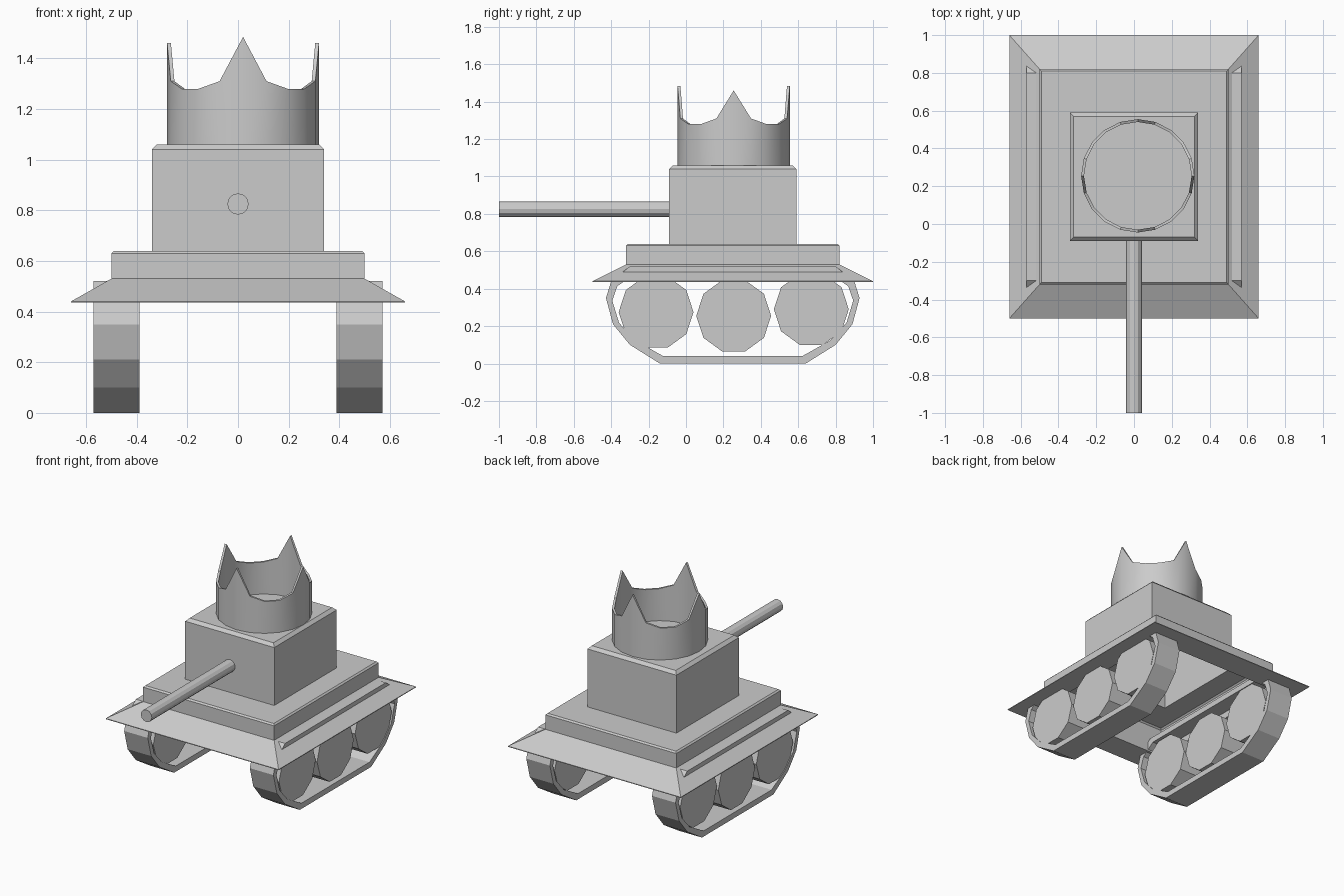
import bpy
import bmesh
import math
from mathutils import Matrix

cube = bpy.data.objects.get("Cube")
if cube:
    bpy.data.objects.remove(cube, do_unlink=True)

MID_Y = 0.25

grey = bpy.data.materials.new("plain grey")
grey.use_nodes = True
colour = (0.6, 0.6, 0.6, 1)
grey.diffuse_color = colour
grey.node_tree.nodes["Principled BSDF"].inputs["Base Color"].default_value = colour


def finish(bm, name, recalc=True):
    if recalc:
        bmesh.ops.recalc_face_normals(bm, faces=bm.faces)
    mesh = bpy.data.meshes.new(name)
    bm.to_mesh(mesh)
    bm.free()
    mesh.materials.append(grey)
    ob = bpy.data.objects.new(name, mesh)
    bpy.context.collection.objects.link(ob)
    return ob


def bridge(bm, a, b):
    """Join two closed loops of vertices with quads."""
    n = len(a)
    for i in range(n):
        j = (i + 1) % n
        bm.faces.new((a[i], b[i], b[j], a[j]))


def cylinder(name, radius, depth, sides, centre, rotation):
    bm = bmesh.new()
    bmesh.ops.create_cone(bm, cap_ends=True, segments=sides, radius1=radius,
                          radius2=radius, depth=depth,
                          matrix=Matrix.Translation(centre) @ rotation)
    return finish(bm, name)


# Hull and turret: one hollow stepped shell, open underneath
steps = [(0.32, 0.32, 1.06), (0.34, 0.34, 1.04), (0.34, 0.34, 0.64),
         (0.49, 0.56, 0.64), (0.5, 0.57, 0.63), (0.5, 0.57, 0.53),
         (0.66, 0.75, 0.44), (0.66, 0.75, 0.435), (0.5, 0.57, 0.435)]
bm = bmesh.new()
rings = [[bm.verts.new((sx * hx, MID_Y + sy * hy, z))
          for sx, sy in ((-1, -1), (1, -1), (1, 1), (-1, 1))]
         for hx, hy, z in steps]
bm.faces.new(rings[0])
for upper, lower in zip(rings, rings[1:]):
    bridge(bm, upper, lower)
bridge(bm, rings[-1], rings[5])  # inner wall of the skirt
finish(bm, "hull_and_turret", recalc=False)

# Gun barrel
cylinder("gun_barrel", 0.042, 0.93, 12, (0, -0.535, 0.825),
         Matrix.Rotation(math.pi / 2, 4, "X"))

# Crown: thin tube with four points, heights repeat every quarter turn
heights = [1.485, 1.31, 1.28, 1.28, 1.31]
SEGMENTS = 20
bm = bmesh.new()
loops = [[], [], [], []]
for i in range(SEGMENTS):
    angle = math.tau * i / SEGMENTS - math.pi / 2
    top = heights[i % 5]
    if i in (5, 15):
        top = 1.46
    for loop, r, z in zip(loops, (0.3, 0.3, 0.285, 0.285), (1.06, top, top, 1.06)):
        loop.append(bm.verts.new((0.02 + r * math.cos(angle),
                                  0.255 + r * math.sin(angle), z)))
for k in range(4):
    bridge(bm, loops[k], loops[(k + 1) % 4])
crown = finish(bm, "crown")
bpy.ops.object.select_all(action="DESELECT")
crown.select_set(True)
bpy.context.view_layer.objects.active = crown
bpy.ops.object.shade_smooth_by_angle(angle=math.radians(30))

# Tracks and wheels on both sides
half = [(0.39, 0), (0.55, 0.1), (0.64, 0.21), (0.678, 0.35), (0.65, 0.44), (0.55, 0.52)]
outline = half + [(-y, z) for y, z in reversed(half)]
inline = [(y * 0.95, 0.26 + (z - 0.26) * 0.85) for y, z in outline]
wheels = {"front": (-0.16, 0.275), "middle": (0.255, 0.255), "rear": (0.67, 0.29)}

for side, s in (("right", -1), ("left", 1)):
    bm = bmesh.new()
    loops = [[bm.verts.new((s * x, MID_Y + y, z)) for y, z in path]
             for path, x in ((outline, 0.39), (outline, 0.57),
                             (inline, 0.57), (inline, 0.39))]
    for k in range(4):
        bridge(bm, loops[k], loops[(k + 1) % 4])
    finish(bm, side + "_track")

    for place, (y, z) in wheels.items():
        turn = Matrix.Rotation(math.pi / 2, 4, "Y")
        cylinder(f"{side}_{place}_wheel", 0.2, 0.17, 10, (s * 0.48, y, z), turn)
